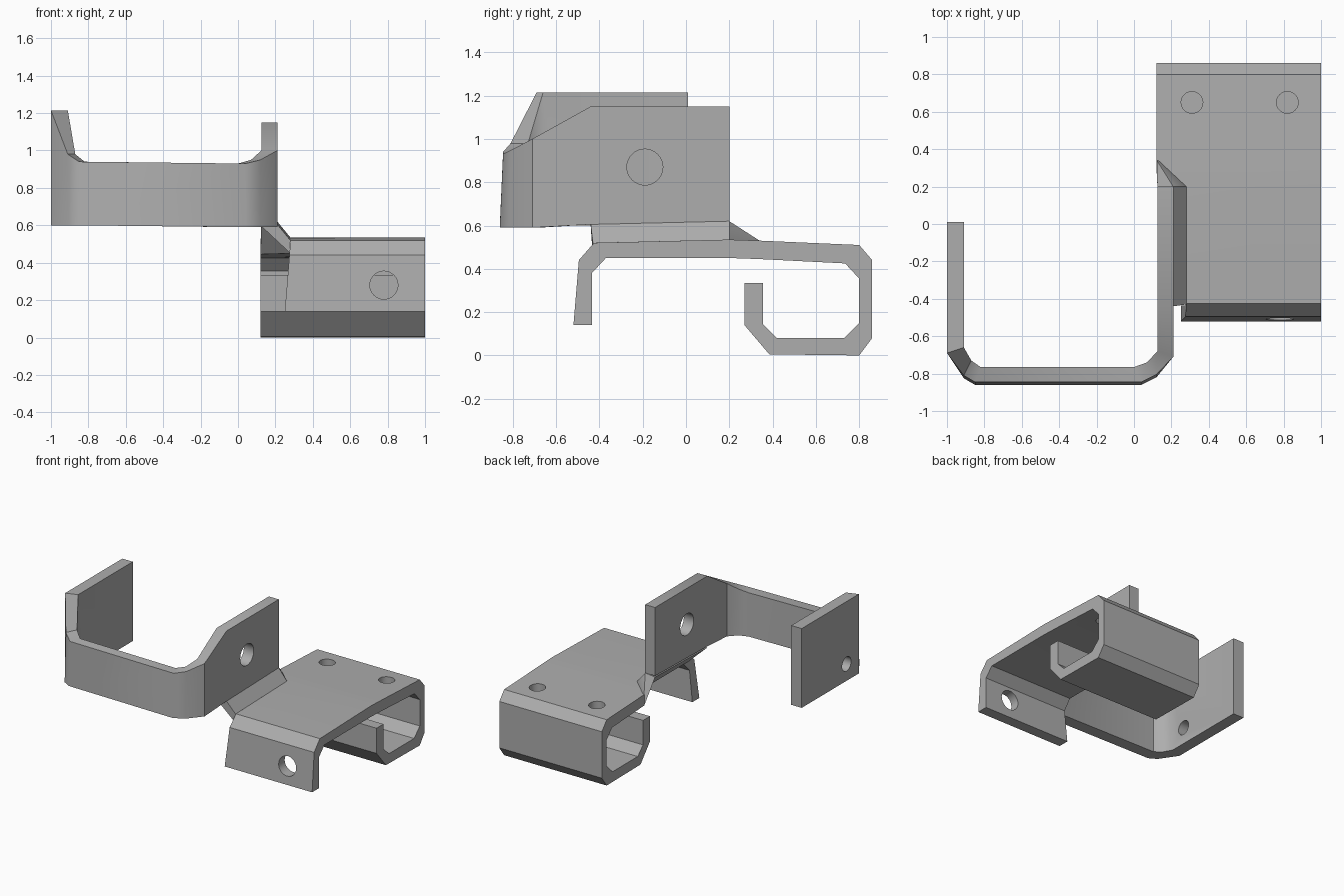
import bpy
import bmesh
import math
from mathutils import Matrix, Vector

cube = bpy.data.objects.get("Cube")
if cube:
    bpy.data.objects.remove(cube, do_unlink=True)

# Bare steel, used for the whole bracket
steel = bpy.data.materials.new("steel grey")
steel.use_nodes = True
COLOUR = (0.42, 0.42, 0.42, 1)
steel.diffuse_color = COLOUR
steel.node_tree.nodes["Principled BSDF"].inputs["Base Color"].default_value = COLOUR


def add_object(name, bm):
    bmesh.ops.recalc_face_normals(bm, faces=bm.faces)
    mesh = bpy.data.meshes.new(name)
    bm.to_mesh(mesh)
    bm.free()
    mesh.materials.append(steel)
    obj = bpy.data.objects.new(name, mesh)
    bpy.context.collection.objects.link(obj)
    return obj


def loft(name, sections):
    """Skin a row of four-cornered sections and cap both ends."""
    bm = bmesh.new()
    rings = [[bm.verts.new(p) for p in s] for s in sections]
    for a, b in zip(rings, rings[1:]):
        for i in range(4):
            j = (i + 1) % 4
            bm.faces.new((a[i], a[j], b[j], b[i]))
    bm.faces.new(rings[0])
    bm.faces.new(rings[-1])
    return add_object(name, bm)


def drill(obj, centre, axis, radius):
    """Cut a round hole through one wall."""
    bm = bmesh.new()
    turn = Vector((0, 0, 1)).rotation_difference(Vector(axis)).to_matrix().to_4x4()
    bmesh.ops.create_cone(bm, cap_ends=True, segments=32, radius1=radius, radius2=radius,
                          depth=0.3, matrix=Matrix.Translation(centre) @ turn)
    cutter = add_object("hole_cutter", bm)
    cutter.hide_render = True
    mod = obj.modifiers.new("hole", "BOOLEAN")
    mod.operation = "DIFFERENCE"
    mod.solver = "EXACT"
    mod.object = cutter
    select(obj)
    bpy.ops.object.modifier_apply(modifier=mod.name)
    bpy.data.objects.remove(cutter, do_unlink=True)


def select(obj):
    bpy.ops.object.select_all(action="DESELECT")
    obj.select_set(True)
    bpy.context.view_layer.objects.active = obj


# Upright U strap: outer x, y, inner x, y, bottom z, top z
strap_path = [
    (-1.0, 0.01, -0.91, 0.01, 0.6, 1.215),
    (-1.0, -0.69, -0.91, -0.66, 0.6, 1.215),
    (-0.91, -0.825, -0.87, -0.73, 0.6, 0.98),
    (-0.85, -0.86, -0.82, -0.765, 0.6, 0.94),
    (0.04, -0.86, 0.0, -0.765, 0.59, 0.93),
    (0.12, -0.82, 0.07, -0.74, 0.59, 0.95),
    (0.21, -0.71, 0.125, -0.68, 0.59, 1.0),
    (0.21, -0.44, 0.125, -0.44, 0.605, 1.15),
    (0.21, 0.2, 0.125, 0.2, 0.62, 1.15),
]
sections = []
for ox, oy, ix, iy, low, high in strap_path:
    lean = 0.015 if oy < -0.8 else 0
    sections.append([(ox, oy, low), (ox, oy + lean, high), (ix, iy, high), (ix, iy, low)])
strap = loft("upright_strap", sections)
drill(strap, (0.17, -0.19, 0.87), (1, 0, 0), 0.083)
drill(strap, (-0.95, -0.54, 0.73), (1, 0, 0), 0.055)

# Front tab, top plate and curled hook: outer y, z, inner y, z, left edge x
hook_path = [
    (-0.52, 0.14, -0.435, 0.14, 0.25),
    (-0.495, 0.44, -0.435, 0.38, 0.275),
    (-0.425, 0.52, -0.37, 0.45, 0.28),
    (0.2, 0.535, 0.2, 0.45, 0.28),
    (0.34, 0.53, 0.34, 0.445, 0.12),
    (0.8, 0.51, 0.735, 0.425, 0.12),
    (0.86, 0.44, 0.8, 0.355, 0.12),
    (0.86, 0.08, 0.8, 0.15, 0.12),
    (0.8, 0, 0.73, 0.08, 0.12),
    (0.385, 0.005, 0.42, 0.08, 0.12),
    (0.27, 0.14, 0.355, 0.145, 0.12),
    (0.27, 0.335, 0.355, 0.335, 0.12),
]
hook = loft("hook_plate", [[(x, oy, oz), (1, oy, oz), (1, iy, iz), (x, iy, iz)]
                           for oy, oz, iy, iz, x in hook_path])
for x in (0.31, 0.82):
    drill(hook, (x, 0.65, 0.48), (0, 0, 1), 0.058)
drill(hook, (0.78, -0.47, 0.28), (0, 1, 0), 0.075)

# Slanted bend joining strap and plate, tapering to a gusset at the back
bend = loft("slanted_bend", [
    [(0.21, -0.44, 0.605), (0.28, -0.43, 0.52), (0.28, -0.43, 0.45), (0.125, -0.44, 0.595)],
    [(0.21, 0.2, 0.62), (0.28, 0.2, 0.535), (0.28, 0.2, 0.45), (0.125, 0.2, 0.61)],
    [(0.122, 0.34, 0.53), (0.13, 0.34, 0.53), (0.13, 0.34, 0.445), (0.12, 0.34, 0.445)],
])

for obj in (strap, hook, bend):
    select(obj)
    bpy.ops.object.shade_smooth_by_angle(angle=math.radians(32))
